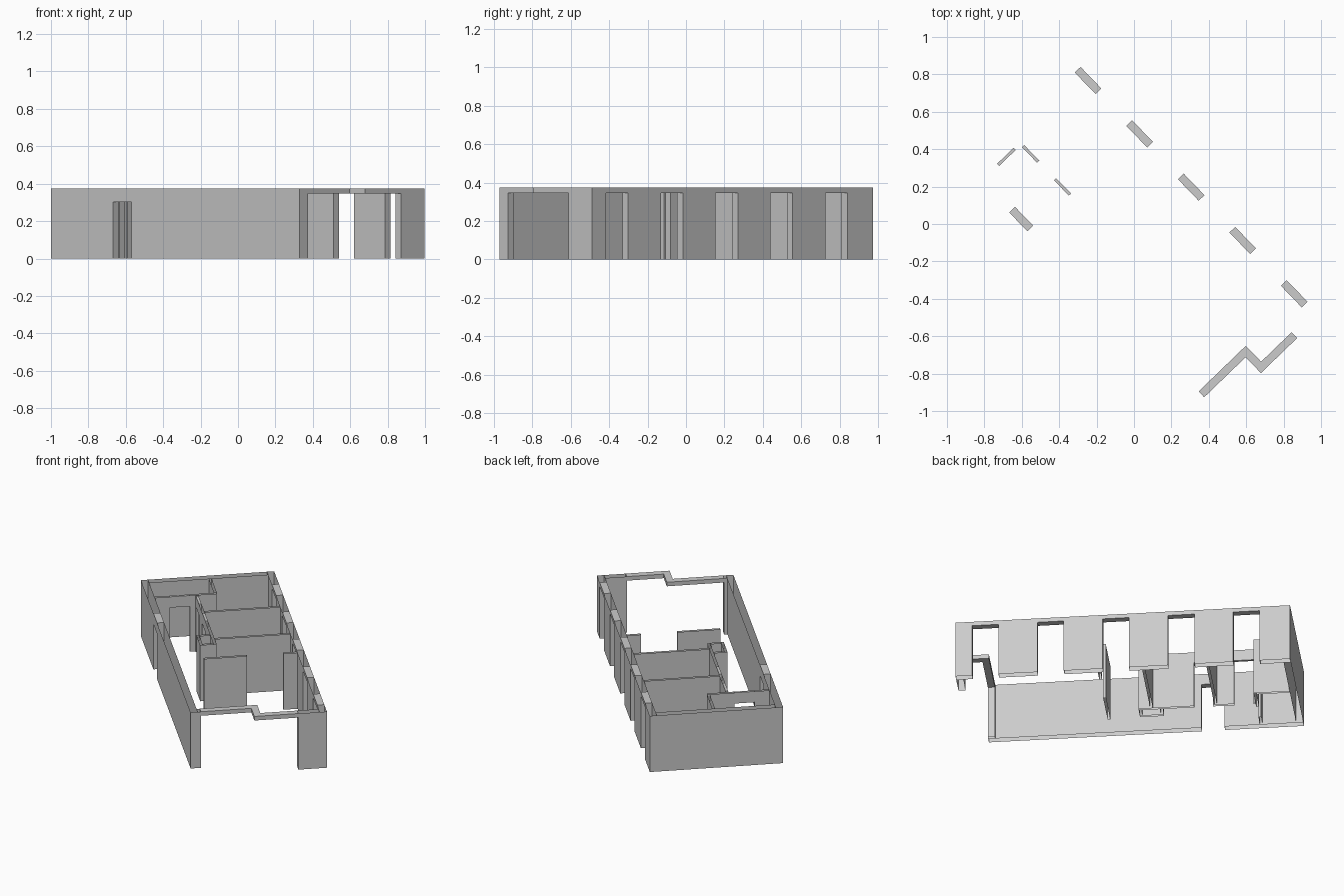
import bpy, bmesh
from mathutils import Vector

cube = bpy.data.objects.get("Cube")
if cube:
    bpy.data.objects.remove(cube)

# Plan axes: "a" runs from the front end to the back, "b" across the width
CORNER = Vector((0.33, -0.97, 0))
A = Vector((-0.695, 0.719, 0))
B = Vector((0.719, 0.695, 0))
LENGTH, WIDTH = 1.914, 0.815
HEIGHT, HEAD, DOOR = 0.374, 0.347, 0.302   # wall top, tall openings, door openings
THICK, THIN = 0.043, 0.016
STEP = -0.118                              # stepped-out part of the front

plaster = bpy.data.materials.new("light grey plaster")
plaster.use_nodes = True
colour = (0.6, 0.6, 0.6, 1)
plaster.diffuse_color = colour
plaster.node_tree.nodes["Principled BSDF"].inputs["Base Color"].default_value = colour


def add_block(bm, a, b, z, dropped):
    """Box in plan coordinates; faces looking along a dropped axis are left out."""
    corners = [(i, j, k) for i in (0, 1) for j in (0, 1) for k in (0, 1)]
    verts = {c: bm.verts.new(CORNER + A * a[c[0]] + B * b[c[1]] + Vector((0, 0, z[c[2]])))
             for c in corners}
    faces, drop = [], []
    for axis in range(3):
        for side in (0, 1):
            ring = []
            for p, q in ((0, 0), (1, 0), (1, 1), (0, 1)):
                c = [p, q]
                c.insert(axis, side)
                ring.append(verts[tuple(c)])
            f = bm.faces.new(ring)
            faces.append(f)
            if (axis, side) in dropped:
                drop.append(f)
    bmesh.ops.recalc_face_normals(bm, faces=faces)
    bmesh.ops.delete(bm, geom=drop, context='FACES')


def finish(name, bm):
    mesh = bpy.data.meshes.new(name)
    bm.to_mesh(mesh)
    bm.free()
    mesh.materials.append(plaster)
    bpy.context.collection.objects.link(bpy.data.objects.new(name, mesh))


def wall(name, axis, start, end, offset, thick, openings=(), head=DOOR, joined=()):
    """Hollow wall along axis 0 (a) or 1 (b), with a capped lintel over each opening."""
    bm = bmesh.new()
    across = (offset, offset + thick)

    def piece(s, e, z, dropped):
        spans = ((s, e), across) if axis == 0 else (across, (s, e))
        add_block(bm, *spans, z, dropped)

    at = start
    for s, e in list(openings) + [(end, None)]:
        dropped = [(2, 0), (2, 1)]
        if at == start and 0 in joined:
            dropped.append((axis, 0))
        if e is None and 1 in joined:
            dropped.append((axis, 1))
        if s > at:
            piece(at, s, (0, HEIGHT), dropped)
        if e is not None:
            piece(s, e, (head, HEIGHT), [(axis, 0), (axis, 1)])
            at = e
    finish(name, bm)


# Outer walls
inner = WIDTH - THICK
windows = [(0.063 + 0.3965 * i - 0.08, 0.063 + 0.3965 * i + 0.08) for i in range(5)]
wall("window_wall", 0, STEP, LENGTH, inner, THICK, windows, HEAD)
wall("entrance_wall", 0, 0, LENGTH, 0, THICK, [(1.295, 1.435)])
wall("back_wall", 1, THICK, inner, LENGTH - THICK, THICK, joined=(0, 1))

# Stepped front with its wide opening
wall("front_short_pier", 1, THICK, 0.063, 0, THICK, joined=(0,))
wall("front_long_pier", 1, 0.64, inner, STEP, THICK, joined=(1,))
bm = bmesh.new()
beam = (HEAD, HEIGHT)
jog = (0.371, 0.371 + THICK)
add_block(bm, (0, THICK), (0.063, jog[1]), beam, [(1, 0)])
add_block(bm, (STEP, 0), jog, beam, [(0, 1)])
add_block(bm, (STEP, STEP + THICK), (jog[1], 0.64), beam, [(1, 0), (1, 1)])
finish("front_beam", bm)

# Thin partitions
spine = 0.292
wall("bathroom_front_partition", 1, THICK, 0.425, 1.651, THIN, [(0.135, 0.257)], joined=(0,))
wall("bathroom_side_partition", 0, 1.651 + THIN, LENGTH - THICK, 0.425 - THIN, THIN, joined=(0, 1))
wall("corridor_partition", 0, 0.94, 1.651, spine, THIN, [(1.278, 1.392), (1.522, 1.638)], joined=(1,))
wall("back_room_partition", 1, spine + THIN, inner, 1.402, THIN, joined=(0, 1))
wall("middle_room_partition", 1, spine + THIN, inner, 1.012, THIN, joined=(0, 1))
wall("living_room_screen", 1, 0.2, 0.463, 0.742, THIN)
wall("living_room_stub", 1, 0.685, inner, 0.742, THIN, joined=(1,))

# Service shaft beside the corridor partition
wall("shaft_side", 0, 0.94, 1.086, 0.208, THIN)
for label, a in (("front", 0.94), ("back", 1.086 - THIN)):
    wall("shaft_" + label, 1, 0.208 + THIN, spine, a, THIN, joined=(0, 1))
